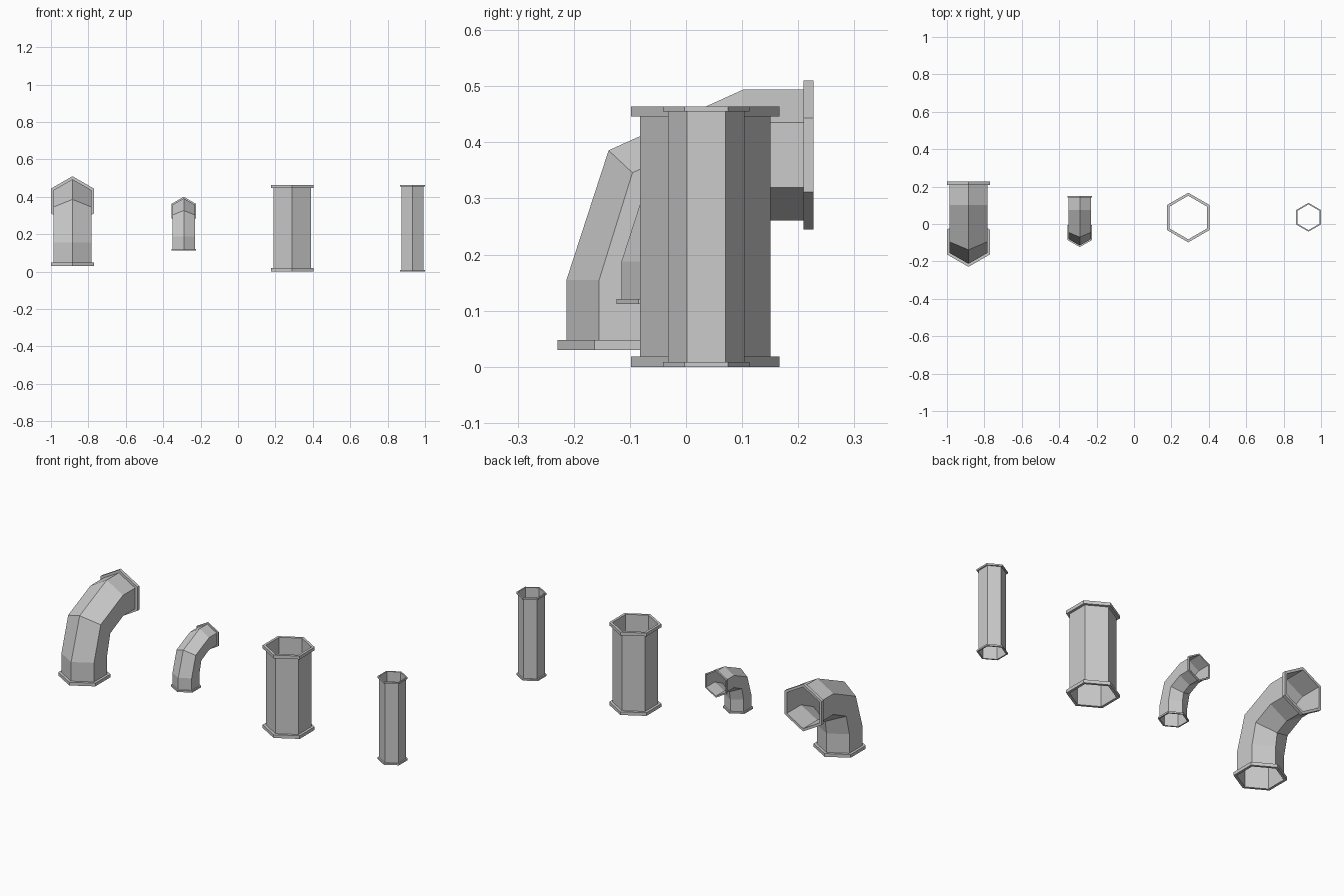
import bpy, math
from mathutils import Vector

if "Cube" in bpy.data.objects:
    bpy.data.objects.remove(bpy.data.objects["Cube"])

SIDES = 6
X = Vector((1, 0, 0))


def loft(name, rings):
    """Hexagonal skin through rings of (centre, direction of first corner, radius)."""
    verts, faces = [], []
    for centre, v, radius in rings:
        for j in range(SIDES):
            a = 2 * math.pi * j / SIDES
            verts.append(centre + radius * (math.sin(a) * X + math.cos(a) * v))
    for i in range(len(rings) - 1):
        for j in range(SIDES):
            a, b = i * SIDES + j, i * SIDES + (j + 1) % SIDES
            faces.append((a, b, b + SIDES, a + SIDES))
    mesh = bpy.data.meshes.new(name)
    mesh.from_pydata([tuple(p) for p in verts], [], faces)
    mesh.update()
    obj = bpy.data.objects.new(name, mesh)
    bpy.context.collection.objects.link(obj)


def pipe(name, path, radius, rim_radius, rim_height):
    """Open thin-walled pipe along (centre, corner direction) stations, a flange at each end."""
    loft(name, [(c, v, radius) for c, v in path])
    for label, (c, v), step in (
        ("start", path[0], (path[1][0] - path[0][0]).normalized() * rim_height),
        ("end", path[-1], (path[-1][0] - path[-2][0]).normalized() * rim_height),
    ):
        near, far = (c, c + step) if label == "start" else (c - step, c)
        loft(f"{name}_{label}_flange",
             [(near, v, radius), (near, v, rim_radius),
              (far, v, rim_radius), (far, v, radius)])


def straight_path(x, y, height):
    v = Vector((0, -1, 0))
    return [(Vector((x, y, 0)), v), (Vector((x, y, height)), v)]


def elbow_path(x, y, z, scale):
    # stations in the bend plane: offset y, offset z, angle of the outer corner
    stations = [(0, 0, 0), (0, 0.125, 0), (0.0435, 0.276, 43.2),
                (0.1985, 0.3475, 90), (0.3235, 0.3475, 90)]
    path = []
    for dy, dz, deg in stations:
        a = math.radians(deg)
        path.append((Vector((x, y + dy * scale, z + dz * scale)),
                     Vector((0, -math.cos(a), math.sin(a)))))
    return path


LARGE = (0.1165, 0.1325, 0.018)
SMALL = (0.0685, 0.077, 0.009)

# elbows
pipe("large_elbow", elbow_path(-0.885, -0.0965, 0.03, 1.0), *LARGE)
pipe("small_elbow", elbow_path(-0.29, -0.0465, 0.112, 0.607), *SMALL)
# straight pipes
pipe("large_straight", straight_path(0.29, 0.0345, 0.464), *LARGE)
pipe("small_straight", straight_path(0.933, 0.036, 0.464), *SMALL)
